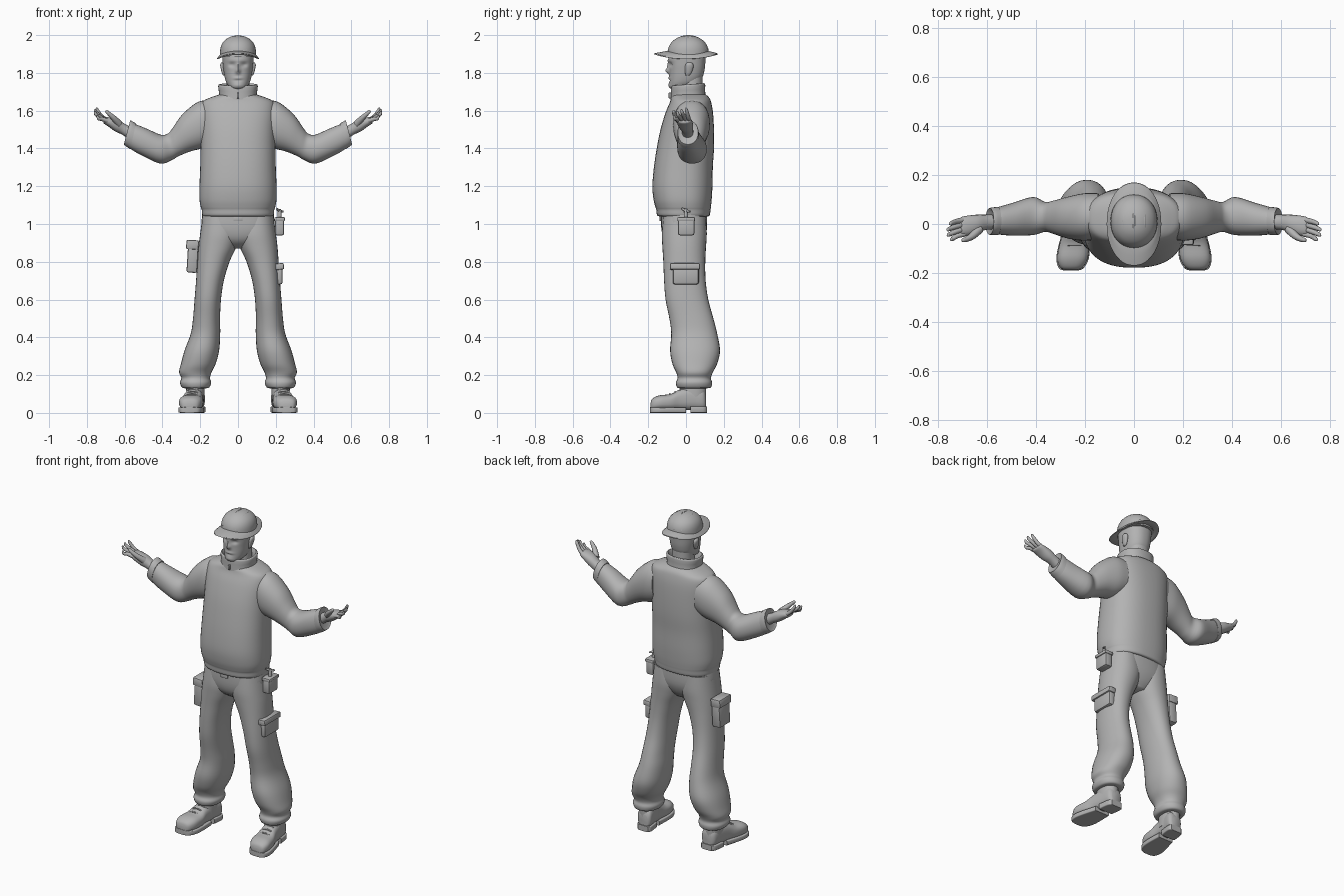
import bpy, bmesh, math
from mathutils import Vector, Matrix

grey = bpy.data.materials.new("plain_grey")
grey.diffuse_color = (0.45, 0.45, 0.45, 1)


def finish(name, bm, angle=50):
    bmesh.ops.recalc_face_normals(bm, faces=bm.faces)
    me = bpy.data.meshes.new(name)
    bm.to_mesh(me)
    bm.free()
    me.materials.append(grey)
    ob = bpy.data.objects.new(name, me)
    bpy.context.collection.objects.link(ob)
    bpy.ops.object.select_all(action='DESELECT')
    ob.select_set(True)
    bpy.context.view_layer.objects.active = ob
    bpy.ops.object.shade_smooth_by_angle(angle=math.radians(angle))
    return ob


def resample(rings, steps):
    """Catmull-Rom through the ring parameters."""
    out = []
    for i in range(len(rings) - 1):
        a, b, c, d = (rings[max(i - 1, 0)], rings[i], rings[i + 1],
                      rings[min(i + 2, len(rings) - 1)])
        for k in range(steps):
            t = k / steps
            out.append([0.5 * (2 * q + (r - p) * t + (2 * p - 5 * q + 4 * r - s) * t * t
                               + (3 * q - p - 3 * r + s) * t ** 3)
                        for p, q, r, s in zip(a, b, c, d)])
    return out + [list(rings[-1])]


def loft(name, rings, steps=4, n=32, power=2.2, deform=None, side=1, angle=50):
    """Skin rings of (centre, half axis u, half axis v)."""
    bm = bmesh.new()
    loops = []
    for r in resample(rings, steps):
        c, u, v = Vector(r[0:3]), Vector(r[3:6]), Vector(r[6:9])
        loop = []
        for i in range(n):
            a = 2 * math.pi * i / n
            ca, sa = math.cos(a), math.sin(a)
            p = (c + u * math.copysign(abs(ca) ** (2 / power), ca)
                 + v * math.copysign(abs(sa) ** (2 / power), sa))
            if deform:
                p = deform(p)
            p.x *= side
            loop.append(bm.verts.new(p))
        loops.append(loop)
    for a, b in zip(loops, loops[1:]):
        for i in range(n):
            j = (i + 1) % n
            bm.faces.new((a[i], a[j], b[j], b[i]))
    bm.faces.new(loops[0])
    bm.faces.new(loops[-1])
    return finish(name, bm, angle)


def level(z, x0, x1, y0, y1):
    return ((x0 + x1) / 2, (y0 + y1) / 2, z, (x1 - x0) / 2, 0, 0, 0, (y1 - y0) / 2, 0)


def sym(z, w, y0, y1):
    return level(z, -w, w, y0, y1)


def span(xt, zt, xb, zb, y0, y1):
    """Ring across a limb, from its top edge to its bottom edge."""
    return ((xt + xb) / 2, (y0 + y1) / 2, (zt + zb) / 2,
            (xt - xb) / 2, 0, (zt - zb) / 2, 0, (y1 - y0) / 2, 0)


def tube(name, pts, radii, side=1, n=10, steps=3):
    rings = []
    for i, p in enumerate(pts):
        t = Vector(pts[min(i + 1, len(pts) - 1)]) - Vector(pts[max(i - 1, 0)])
        u = t.cross(Vector((0.1, 0.3, 1))).normalized()
        v = t.cross(u).normalized()
        rings.append((*p, *(u * radii[i]), *(v * radii[i])))
    return loft(name, rings, steps, n, 2, side=side)


def box(name, x, y, z, bevel=0.008, tilt=0):
    """Rounded box between (low, high) pairs."""
    bm = bmesh.new()
    bmesh.ops.create_cube(bm, size=1)
    bmesh.ops.scale(bm, vec=(x[1] - x[0], y[1] - y[0], z[1] - z[0]), verts=bm.verts)
    bmesh.ops.bevel(bm, geom=bm.edges[:], offset=bevel, segments=2, affect='EDGES', profile=0.5)
    bmesh.ops.rotate(bm, matrix=Matrix.Rotation(tilt, 3, 'Y'), verts=bm.verts)
    bmesh.ops.translate(bm, vec=(sum(x) / 2, sum(y) / 2, sum(z) / 2), verts=bm.verts)
    return finish(name, bm, 35)


# Jacket, with gathered waistband and stand-up collar
loft("jacket", [sym(1.04, .17, -.13, .11), sym(1.045, .188, -.152, .125),
                sym(1.075, .192, -.157, .13), sym(1.09, .197, -.162, .132),
                sym(1.13, .204, -.172, .136), sym(1.2, .204, -.178, .14),
                sym(1.3, .2, -.17, .142), sym(1.4, .198, -.155, .148),
                sym(1.5, .198, -.135, .148), sym(1.59, .2, -.108, .143),
                sym(1.645, .19, -.085, .133), sym(1.67, .145, -.078, .122),
                sym(1.685, .1, -.07, .105)], n=48, power=2.4)
slope = lambda p: Vector((p.x, p.y, p.z + .07 * (p.y - .1) * (p.z > 1.7)))
loft("collar", [sym(1.65, .106, -.082, .11), sym(1.69, .1, -.08, .102),
                sym(1.735, .105, -.079, .102), sym(1.745, .1, -.075, .098),
                sym(1.74, .092, -.067, .09), sym(1.70, .08, -.055, .085)],
     steps=2, power=2.3, deform=slope)
box("zip_pull", (-.006, .006), (-.092, -.076), (1.665, 1.695), .003)

# Trousers: seat, then legs
loft("trouser_seat", [sym(.87, .05, -.06, .06), sym(.91, .13, -.11, .09),
                      sym(.97, .19, -.13, .11), sym(1.06, .188, -.132, .112)], power=2.5)
box("belt_buckle", (-.025, .025), (-.14, -.125), (1.015, 1.042), .004)

for s, tag in ((1, "left"), (-1, "right")):
    loft(tag + "_trouser_leg", [
        level(1.04, .005, .188, -.12, .105), level(.95, -.01, .2, -.128, .11),
        level(.88, .008, .209, -.125, .106), level(.8, .045, .215, -.12, .102),
        level(.7, .075, .222, -.116, .104), level(.6, .09, .23, -.108, .118),
        level(.5, .095, .238, -.088, .145), level(.42, .094, .25, -.078, .165),
        level(.33, .1, .283, -.084, .18), level(.26, .118, .302, -.072, .165),
        level(.215, .14, .312, -.052, .142), level(.185, .148, .3, -.044, .132),
        level(.16, .142, .307, -.053, .138), level(.135, .152, .297, -.047, .132),
        level(.13, .17, .28, -.03, .11)], power=2.2, side=s)

    # Boots, with toes turned slightly out
    def foot(y, w, low, top):
        return (.232 - .13 * y, y, (low + top) / 2, w, 0, 0, 0, 0, (top - low) / 2)
    loft(tag + "_boot", [foot(-.188, .02, .02, .05), foot(-.178, .045, .015, .075),
                         foot(-.14, .062, .015, .093), foot(-.08, .06, .015, .1),
                         foot(-.03, .05, .015, .125), foot(.04, .047, .015, .14),
                         foot(.09, .045, .015, .13), foot(.106, .03, .02, .1)],
         power=2.6, side=s)
    loft(tag + "_boot_shaft", [level(.06, .18, .272, -.04, .105),
                               level(.12, .178, .274, -.035, .107),
                               level(.2, .18, .275, -.025, .105)], side=s)
    loft(tag + "_front_sole", [foot(-.19, .025, 0, .03), foot(-.18, .05, 0, .03),
                               foot(-.14, .066, 0, .03), foot(-.08, .063, 0, .03),
                               foot(.0, .05, 0, .03)], power=8, side=s, angle=40)
    loft(tag + "_heel", [foot(.025, .049, 0, .035), foot(.09, .048, 0, .035),
                         foot(.11, .035, 0, .035)], power=8, side=s, angle=40)
    for i in range(3):
        y, z = -.085 + .027 * i, .101 + .012 * i
        x = .232 - .13 * y
        tube(f"{tag}_lace_{i + 1}", [(x - .028, y, z - .006), (x, y, z), (x + .028, y, z - .006)],
             [.004] * 3, s, 6)

    # Sleeves and turned cuffs
    loft(tag + "_sleeve", [
        span(.15, 1.655, .14, 1.42, -.06, .125), span(.215, 1.645, .19, 1.4, -.068, .125),
        span(.295, 1.58, .25, 1.385, -.058, .11), span(.345, 1.51, .312, 1.36, -.04, .095),
        span(.372, 1.478, .352, 1.338, -.032, .09), span(.41, 1.473, .412, 1.32, -.045, .11),
        span(.48, 1.503, .515, 1.366, -.047, .085), span(.54, 1.527, .572, 1.4, -.042, .068),
        span(.565, 1.53, .594, 1.425, -.036, .06)], side=s)
    loft(tag + "_cuff", [span(.54, 1.532, .57, 1.396, -.045, .07),
                         span(.567, 1.548, .602, 1.418, -.045, .066),
                         span(.571, 1.545, .602, 1.424, -.04, .061),
                         span(.568, 1.532, .594, 1.44, -.03, .05)], steps=2, side=s)

    # Open hands, palms up
    loft(tag + "_hand", [span(.545, 1.505, .57, 1.445, -.022, .04),
                         span(.592, 1.526, .615, 1.474, -.024, .038),
                         span(.63, 1.55, .65, 1.49, -.038, .038),
                         span(.668, 1.562, .685, 1.515, -.048, .034),
                         span(.698, 1.566, .71, 1.532, -.046, .028),
                         span(.706, 1.56, .712, 1.542, -.036, .018)], n=20, side=s)
    fingers = (("index", -.04, .744, -.064, 1.572), ("middle", -.02, .757, -.046, 1.592),
               ("ring", -.001, .758, -.024, 1.604), ("little", .017, .748, .0, 1.612))
    for f, y, tx, ty, tz in fingers:
        tube(f"{tag}_{f}_finger", [(.69, y, 1.546), (.72, (y * 2 + ty) / 3, 1.555 + (tz - 1.57) * .3),
                                   (tx - .006, ty + .004, tz - .014), (tx, ty, tz),
                                   (tx + .001, ty, tz + .004)],
             [.012, .011, .009, .006, .002], s)
    tube(tag + "_thumb", [(.63, -.02, 1.53), (.657, -.048, 1.56), (.682, -.062, 1.583),
                          (.697, -.066, 1.597), (.7, -.066, 1.6)],
         [.02, .015, .011, .008, .002], s)

    # Ears
    loft(tag + "_ear", [level(1.785, .07, .078, .0, .015), level(1.795, .068, .084, -.004, .026),
                        level(1.825, .068, .092, -.006, .038), level(1.845, .068, .094, -.002, .038),
                        level(1.855, .074, .088, .008, .028)], n=16, side=s)


# Head, with face shaped by smooth bumps (x, z, spread x, spread z, outward push)
bumps = ((0, 1.81, .011, .014, .019), (0, 1.837, .008, .022, .01),
         (.033, 1.843, .016, .011, -.011), (-.033, 1.843, .016, .011, -.011),
         (0, 1.866, .05, .008, .005), (0, 1.772, .024, .006, .006),
         (0, 1.76, .02, .005, -.004), (0, 1.735, .025, .012, .005))


def face(p):
    if p.y < 0:
        p.y -= sum(a * math.exp(-((p.x - x) / sx) ** 2 - ((p.z - z) / sz) ** 2)
                   for x, z, sx, sz, a in bumps)
    return p


loft("head", [sym(1.715, .022, -.078, -.02), sym(1.724, .044, -.087, .02),
              sym(1.745, .06, -.088, .06), sym(1.775, .07, -.088, .086),
              sym(1.81, .076, -.088, .097), sym(1.85, .081, -.09, .102),
              sym(1.9, .083, -.09, .104), sym(1.93, .07, -.07, .09)],
     steps=6, n=72, deform=face, power=2.3, angle=70)
loft("neck", [sym(1.65, .068, -.04, .088), sym(1.72, .062, -.038, .088),
              sym(1.8, .06, -.02, .088)])

# Hard hat: dome, drooping brim and ridges
droop = lambda p: Vector((p.x, p.y, p.z - .024 * (p.x / .11) ** 2))
loft("hat_dome", [sym(1.888, .096, -.1, .122), sym(1.93, .093, -.094, .117),
                  sym(1.96, .081, -.078, .102), sym(1.982, .058, -.052, .076),
                  sym(1.994, .032, -.024, .047), sym(1.998, .006, .005, .019)],
     n=40, power=2.1)
loft("hat_brim", [sym(1.9, .085, -.085, .105), sym(1.896, .108, -.162, .163),
                  sym(1.902, .111, -.166, .167), sym(1.905, .107, -.162, .162),
                  sym(1.916, .094, -.1, .12)], steps=2, n=48, power=2.1, deform=droop)
for i, x in enumerate((-.042, 0, .042)):
    k = math.sqrt(1 - (x / .1) ** 2)
    arc = [math.radians(15 + 15 * j) for j in range(11)]
    tube(f"hat_ridge_{i + 1}", [(x, .012 + .106 * k * math.cos(a), 1.9 + .095 * k * math.sin(a))
                                for a in arc], [.005] * 11, n=8, steps=2)

# Belt pouch with spray nozzle, cargo pocket, and thigh holster
box("belt_pouch", (.195, .244), (-.042, .044), (.94, 1.03), .01)
box("belt_pouch_flap", (.192, .249), (-.046, .048), (1.015, 1.036), .006)
tube("nozzle_stem", [(.22, 0, 1.02), (.22, 0, 1.06), (.218, 0, 1.08)], [.012, .01, .008])
tube("nozzle_lever", [(.205, -.022, 1.082), (.218, 0, 1.07), (.238, .022, 1.066)], [.005, .008, .005])
box("cargo_pocket", (.19, .236), (-.07, .068), (.68, .78), .012)
box("cargo_pocket_flap", (.195, .243), (-.085, .074), (.758, .792), .007, -.08)
box("thigh_holster", (-.268, -.212), (-.05, .055), (.742, .91), .01, .06)
box("thigh_holster_flap", (-.274, -.208), (-.055, .06), (.865, .915), .008, .06)
